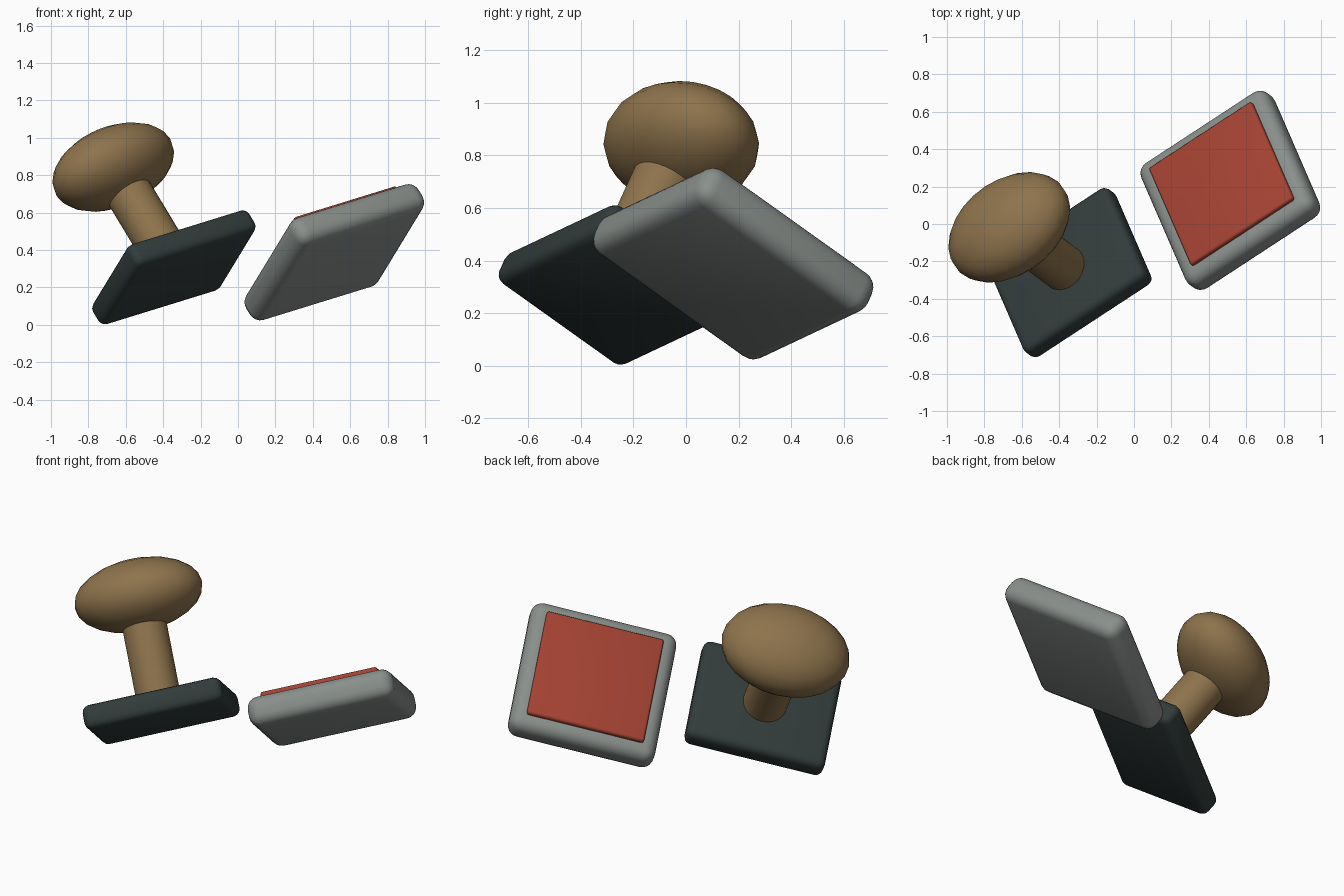
import bpy
import math
from mathutils import Matrix, Vector

cube = bpy.data.objects.get("Cube")
if cube:
    bpy.data.objects.remove(cube, do_unlink=True)

# Shared tilted frame: local x along the plates, local z out of the pad
ax = Vector((0.81, 0.53, 0.25)).normalized()
az = Vector((-0.482, 0.36, 0.798))
az = (az - ax * az.dot(ax)).normalized()
ay = az.cross(ax)
TILT = Matrix((ax, ay, az)).transposed().to_4x4()


def material(name, rgb):
    mat = bpy.data.materials.new(name)
    mat.use_nodes = True
    color = (*rgb, 1)
    mat.diffuse_color = color
    bsdf = mat.node_tree.nodes["Principled BSDF"]
    bsdf.inputs["Base Color"].default_value = color
    bsdf.inputs["Roughness"].default_value = 0.7
    return mat


WOOD = material("brown wood", (0.27, 0.172, 0.073))
RUBBER = material("dark rubber", (0.032, 0.045, 0.044))
METAL = material("grey metal", (0.25, 0.275, 0.26))
INK = material("red ink", (0.37, 0.055, 0.033))


def place(name, mat, centre, height, half):
    """Scale the active unit primitive and tilt it, raised along the normal."""
    obj = bpy.context.object
    obj.name = name
    obj.data.materials.append(mat)
    obj.data.transform(Matrix.Diagonal((*half, 1)))
    obj.matrix_world = Matrix.Translation(Vector(centre) + az * height) @ TILT
    return obj


def smooth(obj, angle):
    bpy.ops.object.select_all(action="DESELECT")
    obj.select_set(True)
    bpy.context.view_layer.objects.active = obj
    bpy.ops.object.shade_smooth_by_angle(angle=math.radians(angle))


def rounded_box(name, mat, centre, height, half, radius, segments):
    bpy.ops.mesh.primitive_cube_add(size=2)
    obj = place(name, mat, centre, height, half)
    bevel = obj.modifiers.new("rounding", "BEVEL")
    bevel.width = radius
    bevel.segments = segments
    bpy.ops.object.modifier_apply(modifier=bevel.name)
    smooth(obj, 40)


STAMP = (-0.343, -0.26, 0.307)
TRAY = (0.515, 0.18, 0.388)

# Stamp: base plate, round shaft and oval knob
rounded_box("stamp_base", RUBBER, STAMP, 0, (0.40, 0.317, 0.07), 0.042, 3)

bpy.ops.mesh.primitive_cylinder_add(vertices=24, radius=1, depth=2)
smooth(place("handle_shaft", WOOD, STAMP, 0.34, (0.126, 0.126, 0.3)), 40)

bpy.ops.mesh.primitive_uv_sphere_add(segments=24, ring_count=12, radius=1)
smooth(place("handle_knob", WOOD, STAMP, 0.672, (0.367, 0.275, 0.203)), 80)

# Ink tray with its raised pad
rounded_box("ink_tray", METAL, TRAY, 0, (0.42, 0.42, 0.086), 0.066, 5)
rounded_box("ink_pad", INK, TRAY, 0.085, (0.338, 0.338, 0.028), 0.015, 3)
